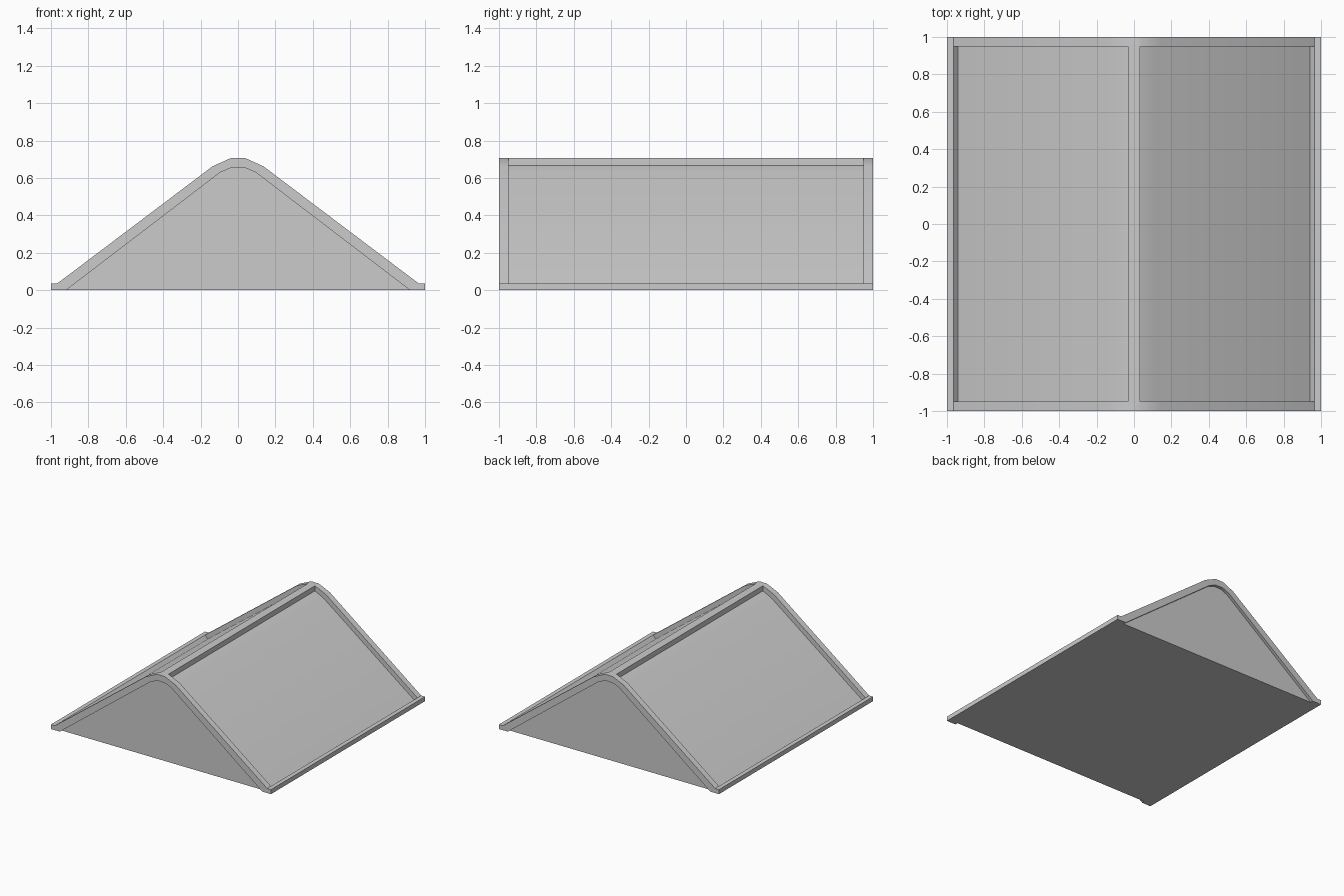
import bpy, bmesh, math

if "Cube" in bpy.data.objects:
    bpy.data.objects.remove(bpy.data.objects["Cube"])


def mirrored(half):
    """Complete a right-hand profile (eave to ridge) with its left side."""
    return half + [(-x, z) for x, z in reversed(half)]


def add_prism(bm, profile, y0, y1):
    """Extrude an x/z profile from y0 to y1."""
    verts = [bm.verts.new((x, y0, z)) for x, z in profile]
    face = bm.faces.new(verts)
    ext = bmesh.ops.extrude_face_region(bm, geom=[face])
    moved = [g for g in ext["geom"] if isinstance(g, bmesh.types.BMVert)]
    bmesh.ops.translate(bm, verts=moved, vec=(0, y1 - y0, 0))


def make_object(name, prisms):
    bm = bmesh.new()
    for profile, y0, y1 in prisms:
        add_prism(bm, profile, y0, y1)
    bmesh.ops.recalc_face_normals(bm, faces=bm.faces[:])
    mesh = bpy.data.meshes.new(name)
    bm.to_mesh(mesh)
    bm.free()
    obj = bpy.data.objects.new(name, mesh)
    bpy.context.collection.objects.link(obj)
    return obj


# Roof body with eave flanges and a rounded ridge
outer = mirrored([(1, 0), (1, 0.037), (0.965, 0.037),
                  (0.135, 0.663), (0.035, 0.708)])
roof = make_object("gable_roof", [(outer, -1, 1)])

# Shallow recess in each gable end, leaving the bargeboard rim
gable = mirrored([(0.985, -0.05), (0.095, 0.63), (0.033, 0.656)])
# Sunken roof panel on each slope, bounded by rims, ridge and eave
panel = [(0.033, 0.666), (0.107, 0.632), (0.94, 0.009),
         (1.1, 0.19), (1.1, 0.9), (0.033, 0.9)]
panel_left = [(-x, z) for x, z in panel]
cutter = make_object("recess_cutter", [
    (gable, -1.1, -0.975), (gable, 0.975, 1.1),
    (panel, -0.95, 0.95), (panel_left, -0.95, 0.95)])
cutter.hide_render = True

mod = roof.modifiers.new("recesses", "BOOLEAN")
mod.operation = "DIFFERENCE"
mod.solver = "EXACT"
mod.object = cutter

bpy.ops.object.select_all(action="DESELECT")
roof.select_set(True)
bpy.context.view_layer.objects.active = roof
bpy.ops.object.modifier_apply(modifier=mod.name)
bpy.data.objects.remove(cutter)
bpy.ops.object.shade_smooth_by_angle(angle=math.radians(30))
